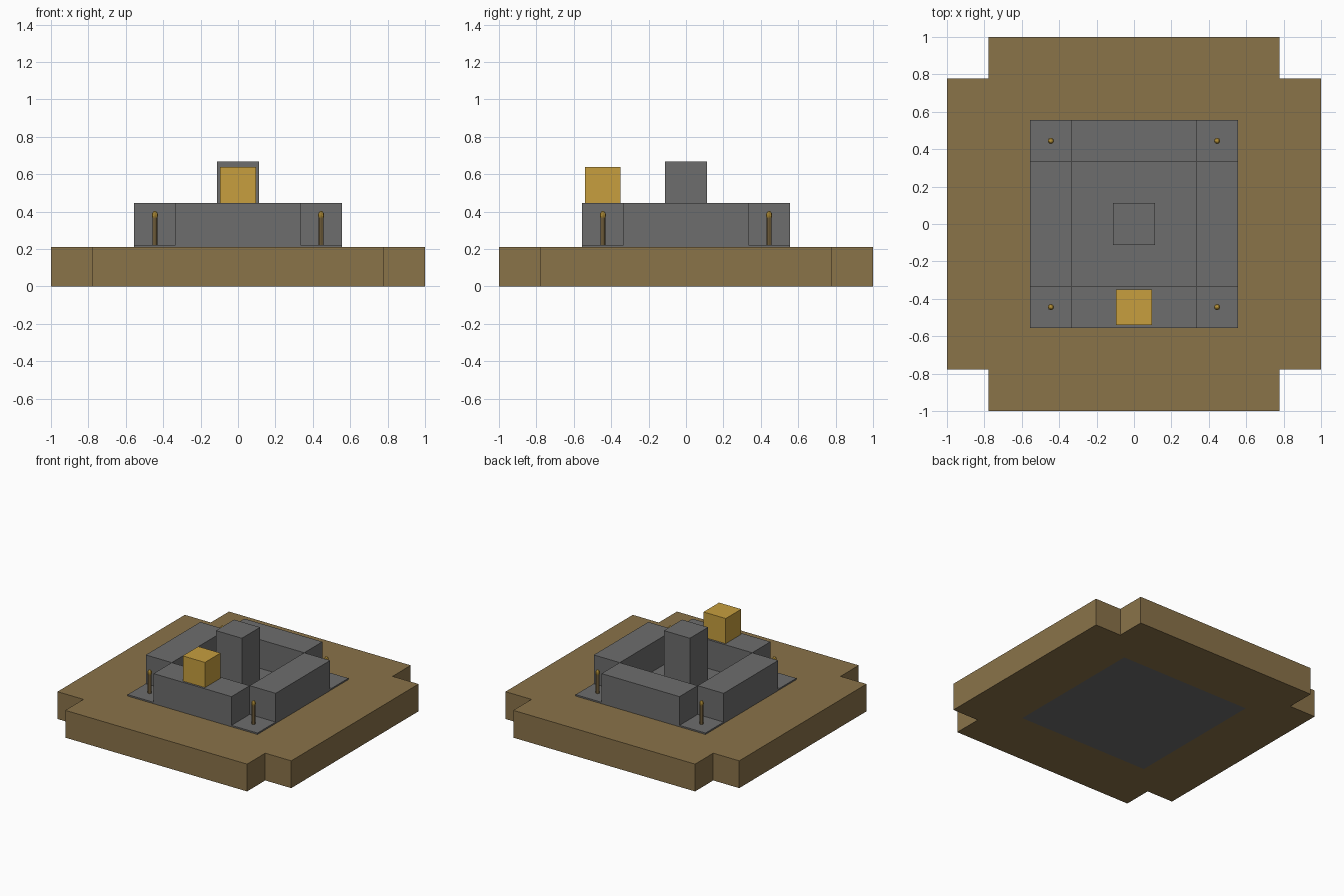
import bpy
import bmesh
import math

cube = bpy.data.objects.get("Cube")
if cube:
    bpy.data.objects.remove(cube, do_unlink=True)


def material(name, rgb):
    """Flat material from 0-255 sRGB values, stored as linear."""
    lin = [((c / 255 + 0.055) / 1.055) ** 2.4 for c in rgb] + [1.0]
    m = bpy.data.materials.new(name)
    m.use_nodes = True
    m.diffuse_color = lin
    m.node_tree.nodes["Principled BSDF"].inputs["Base Color"].default_value = lin
    return m


EARTH = material("earth brown", (138, 115, 73))
STONE = material("stone grey", (109, 109, 109))
GOLD = material("gold", (199, 159, 62))

U = 2 / 9            # one block of the layout
BASE_TOP = 0.95 * U  # top of the ground ring
FLOOR_TOP = U        # top of the stone floor
WALL_TOP = 2 * U


def finish(name, bm, mat):
    me = bpy.data.meshes.new(name)
    bm.to_mesh(me)
    bm.free()
    me.materials.append(mat)
    ob = bpy.data.objects.new(name, me)
    bpy.context.collection.objects.link(ob)
    return ob


def box(name, centre, size, z0, z1, mat):
    """Box given by its plan centre, plan size and height range."""
    bm = bmesh.new()
    bmesh.ops.create_cube(bm, size=1)
    bmesh.ops.scale(bm, vec=(size[0], size[1], z1 - z0), verts=bm.verts)
    bmesh.ops.translate(bm, vec=(centre[0], centre[1], (z0 + z1) / 2), verts=bm.verts)
    return finish(name, bm, mat)


# Ground ring: notched square outline with a square hole for the floor
a, b, h = 1.0, 3.5 * U, 2.5 * U
quarter = [(b, -a), (b, -b), (a, -b)]
outline = []
for k in range(4):
    c, s = round(math.cos(k * math.pi / 2)), round(math.sin(k * math.pi / 2))
    outline += [(x * c - y * s, x * s + y * c) for x, y in quarter]
hole = [(-h, -h), (-h, h), (h, h), (h, -h)]

bm = bmesh.new()
edges = []
for loop in (outline, hole):
    vs = [bm.verts.new((x, y, 0)) for x, y in loop]
    edges += [bm.edges.new((vs[i - 1], vs[i])) for i in range(len(vs))]
bmesh.ops.triangle_fill(bm, use_beauty=True, use_dissolve=False, edges=edges)
ext = bmesh.ops.extrude_face_region(bm, geom=bm.faces[:], use_keep_orig=True)
top = [g for g in ext["geom"] if isinstance(g, bmesh.types.BMVert)]
bmesh.ops.translate(bm, vec=(0, 0, BASE_TOP), verts=top)
bmesh.ops.recalc_face_normals(bm, faces=bm.faces)
finish("ground_ring", bm, EARTH)

# Stone floor, standing slightly proud of the ring
box("stone_floor", (0, 0), (2 * h, 2 * h), 0, FLOOR_TOP, STONE)

# Four walls with open corners
for name, x, y in (("front", 0, -1), ("back", 0, 1), ("left", 1, 0), ("right", -1, 0)):
    size = (3 * U, U) if y else (U, 3 * U)
    box(name + "_wall", (x * 2 * U, y * 2 * U), size, FLOOR_TOP, WALL_TOP, STONE)

# Central pillar
box("central_pillar", (0, 0), (U, U), FLOOR_TOP, 3 * U, STONE)

# Gold block resting on the front wall
box("gold_block", (0, -2 * U), (0.19, 0.19), WALL_TOP, 0.639, GOLD)

# Torch in each open corner
for sx, side in ((1, "left"), (-1, "right")):
    for sy, end in ((-1, "front"), (1, "back")):
        pos = (sx * 2 * U, sy * 2 * U)
        bm = bmesh.new()
        bmesh.ops.create_cone(bm, cap_ends=True, segments=8, radius1=0.0139,
                              radius2=0.0139, depth=0.15)
        bmesh.ops.translate(bm, vec=(*pos, FLOOR_TOP + 0.075), verts=bm.verts)
        finish(f"{end}_{side}_torch_post", bm, EARTH)

        bm = bmesh.new()
        bmesh.ops.create_uvsphere(bm, u_segments=8, v_segments=6, radius=1)
        bmesh.ops.scale(bm, vec=(0.0165, 0.0165, 0.023), verts=bm.verts)
        bmesh.ops.translate(bm, vec=(*pos, 0.38), verts=bm.verts)
        finish(f"{end}_{side}_torch_flame", bm, GOLD)
